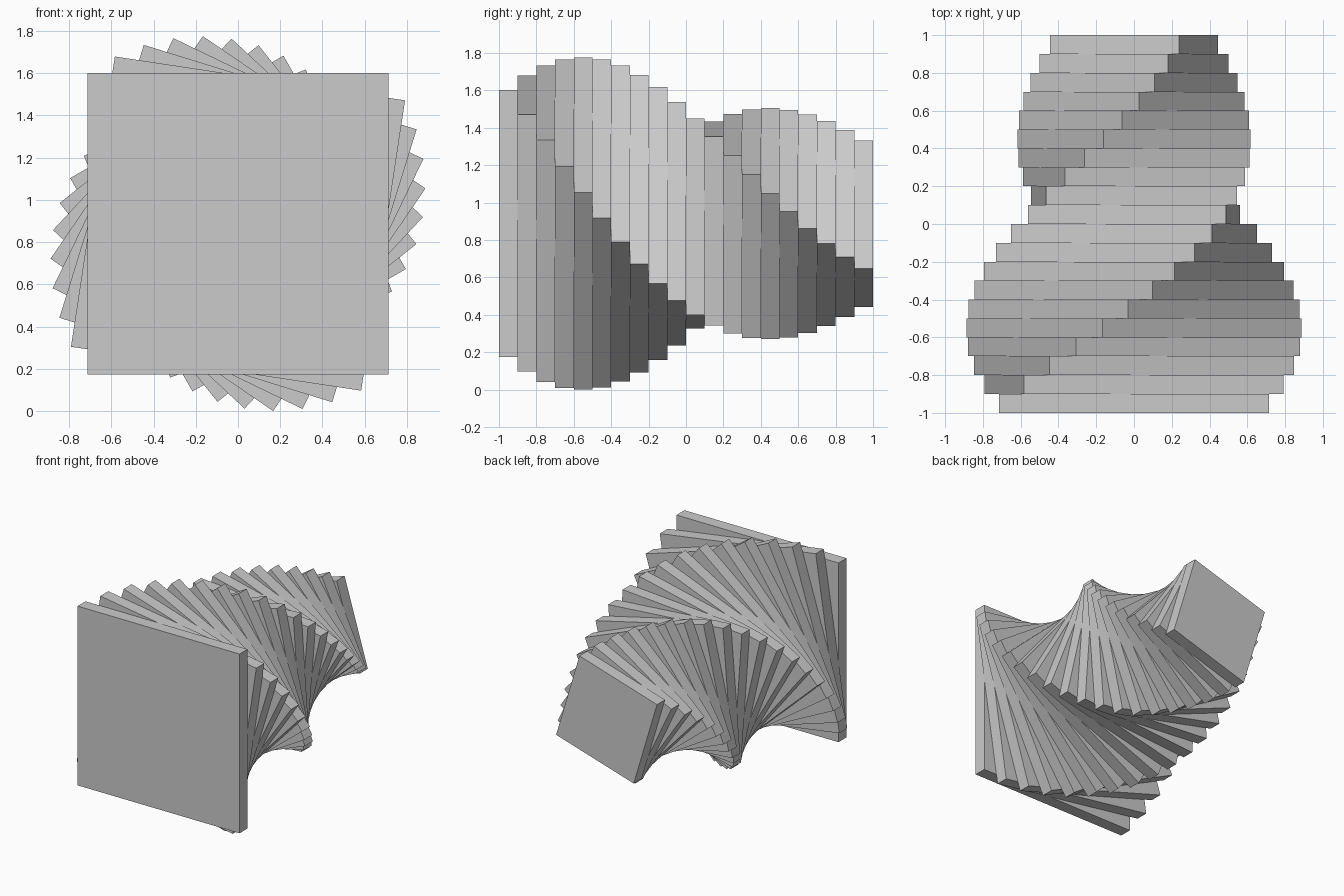
import bpy

if "Cube" in bpy.data.objects:
    bpy.data.objects.remove(bpy.data.objects["Cube"])

COUNT = 20          # slabs stacked front to back
THICK = 2.0 / COUNT
SIDE = 1.428        # side of the front slab
TWIST = 0.15        # radians between neighbouring slabs
CENTRE_Z = 0.888


def add_slab(i):
    t = i / (COUNT - 1)
    side = SIDE * (1 - 0.5 * t)     # shrinks evenly to half size at the back
    bpy.ops.mesh.primitive_cube_add(
        size=1,
        location=(0, -1 + THICK * (i + 0.5), CENTRE_Z),
        rotation=(0, TWIST * i, 0))
    slab = bpy.context.object
    slab.name = f"square_slab_{i + 1:02d}"
    slab.scale = (side, THICK, side)


# Twisting, tapering stack of square slabs
for i in range(COUNT):
    add_slab(i)
